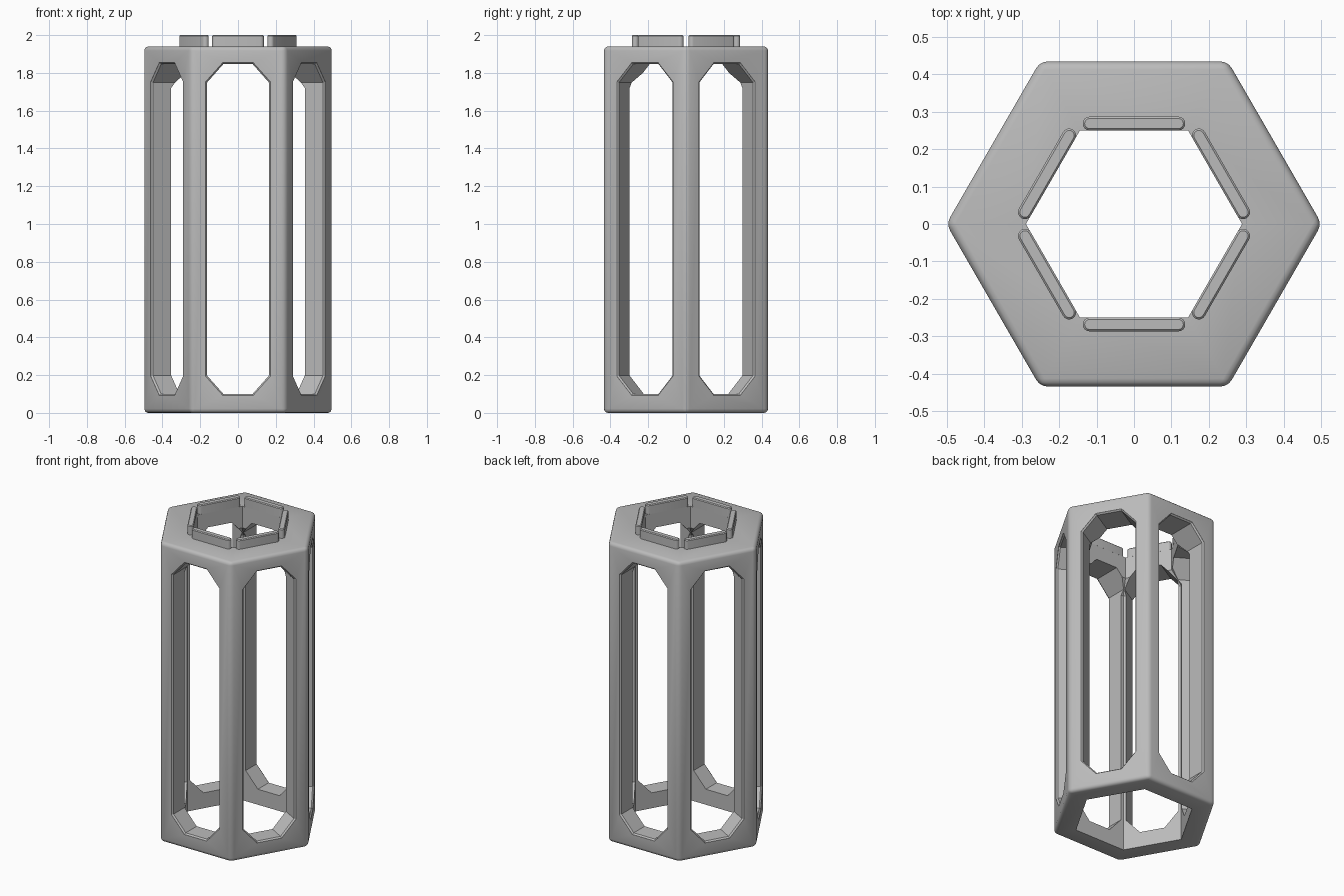
import bpy, bmesh, math
from mathutils import Matrix, Vector

cube = bpy.data.objects.get("Cube")
if cube:
    bpy.data.objects.remove(cube, do_unlink=True)

grey = bpy.data.materials.new("light_grey")
grey.use_nodes = True
colour = (0.5, 0.5, 0.5, 1)
grey.diffuse_color = colour
grey.node_tree.nodes["Principled BSDF"].inputs["Base Color"].default_value = colour


def loft(name, rings, bevel=0, segments=3, min_angle=30):
    """Closed solid through matching rings of points, with rounded sharp edges."""
    bm = bmesh.new()
    loops = [[bm.verts.new(p) for p in ring] for ring in rings]
    n = len(loops[0])
    for a, b in zip(loops, loops[1:]):
        for i in range(n):
            j = (i + 1) % n
            bm.faces.new((a[i], a[j], b[j], b[i]))
    bm.faces.new(loops[0][::-1])
    bm.faces.new(loops[-1])
    bmesh.ops.recalc_face_normals(bm, faces=bm.faces)
    if bevel:
        sharp = [e for e in bm.edges if e.calc_face_angle(0) > math.radians(min_angle)]
        bmesh.ops.bevel(bm, geom=sharp, offset=bevel, segments=segments,
                        profile=0.5, affect='EDGES', clamp_overlap=True)
    mesh = bpy.data.meshes.new(name)
    bm.to_mesh(mesh)
    bm.free()
    mesh.materials.append(grey)
    obj = bpy.data.objects.new(name, mesh)
    bpy.context.collection.objects.link(obj)
    return obj


def select(obj):
    bpy.ops.object.select_all(action='DESELECT')
    obj.select_set(True)
    bpy.context.view_layer.objects.active = obj


def cut(target, cutter):
    mod = target.modifiers.new("cut", 'BOOLEAN')
    mod.operation = 'DIFFERENCE'
    mod.solver = 'EXACT'
    mod.object = cutter
    select(target)
    bpy.ops.object.modifier_apply(modifier=mod.name)
    bpy.data.objects.remove(cutter, do_unlink=True)


def smooth(obj):
    select(obj)
    bpy.ops.object.shade_smooth_by_angle(angle=math.radians(28))


def hexagon(r, z):
    return [(r * math.cos(i * math.pi / 3), r * math.sin(i * math.pi / 3), z)
            for i in range(6)]


def window_ring(y, grow):
    """Tall octagon facing -y."""
    w, c = 0.164 + grow, 0.077 + grow * 0.4
    low, high = 0.10 - grow, 1.847 + grow
    k = 0.098 + grow * 0.6
    right = [(c, low), (w, low + k), (w, high - k), (c, high)]
    return [(x, y, z) for x, z in right + [(-x, z) for x, z in reversed(right)]]


def capsule(z, half, radius, y):
    """Slot outline with round ends."""
    points = []
    for side in (1, -1):
        for i in range(9):
            a = math.pi * (i / 8 - 0.5)
            points.append((side * (half - radius + radius * math.cos(a)),
                           y + side * radius * math.sin(a), z))
    return points


# Hexagonal housing with rounded outer edges
body = loft("lantern_frame", [hexagon(0.502, 0), hexagon(0.502, 1.94)], bevel=0.022)

# Hollow core, narrowing to the collar opening
cut(body, loft("core_cutter", [hexagon(0.362, -0.1), hexagon(0.362, 1.72),
                               hexagon(0.289, 1.8), hexagon(0.289, 2.1)]))

# Windows with a slim outer chamfer, and raised tabs around the top opening
for i in range(6):
    turn = Matrix.Rotation(i * math.pi / 3, 4, 'Z')
    window = loft("window_cutter", [window_ring(-0.6, 0.008), window_ring(-0.434, 0.008),
                                    window_ring(-0.425, 0), window_ring(-0.2, 0)])
    window.data.transform(turn)
    cut(body, window)

    tab = loft(f"top_tab_{i + 1}", [capsule(1.94, 0.137, 0.0185, -0.2685),
                                    capsule(1.995, 0.137, 0.0185, -0.2685),
                                    capsule(2.0, 0.132, 0.0135, -0.2685)])
    tab.data.transform(turn)
    smooth(tab)

smooth(body)
